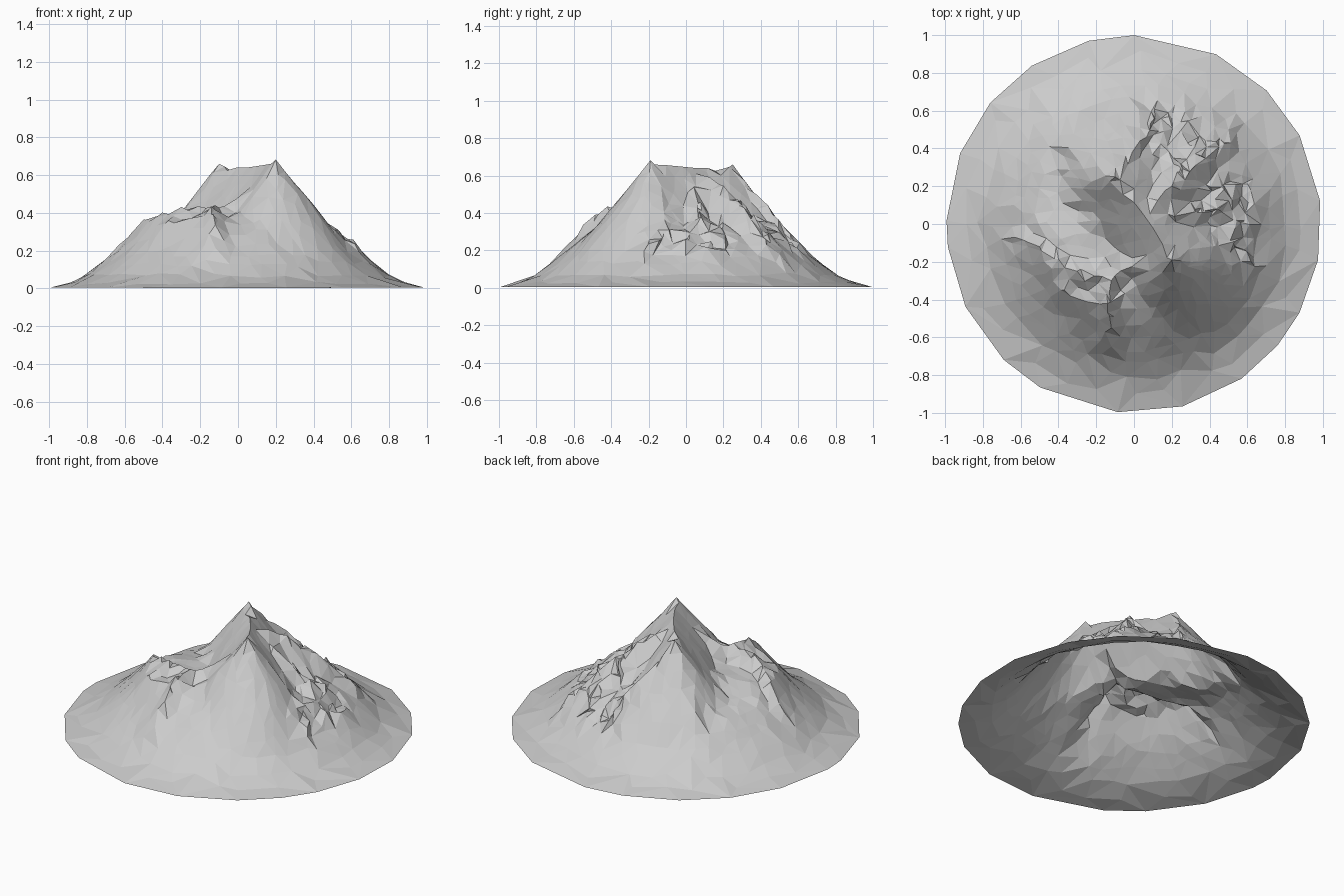
import bpy, bmesh, math, random
from mathutils import Vector, noise
from mathutils.geometry import delaunay_2d_cdt

if "Cube" in bpy.data.objects:
    bpy.data.objects.remove(bpy.data.objects["Cube"])

random.seed(4)

# Crest lines of the mountain: (x, y, height) paths
CRESTS = [
    [(.2, -.19, .68), (.1, -.02, .65), (-.1, .25, .65)],                    # summit ridge
    [(.2, -.19, .68), (.3, -.2, .55), (.42, -.24, .38), (.62, -.2, .23)],   # south-east spur
    [(.05, .05, .63), (.2, .2, .55), (.37, .37, .38), (.5, .5, .18)],       # north-east rocks
    [(-.1, .25, .65), (-.01, .38, .5), (.08, .49, .37), (.12, .61, .23)],   # north spur
    [(.1, -.15, .52), (-.12, -.3, .43), (-.3, -.25, .42),
     (-.5, -.12, .37), (-.63, -.07, .24)],                                  # west shoulder
    [(-.12, -.3, .44), (-.14, -.42, .44), (-.12, -.55, .33)],               # south knob
    [(-.5, -.12, .37), (-.37, -.35, .36), (-.14, -.47, .39)],               # south-west wall
    [(-.14, -.36, .43), (-.28, -.3, .41), (-.42, -.22, .39)],               # shoulder top
    [(-.12, -.38, .43), (.1, -.4, .36), (.4, -.4, .28)],                    # south shelf
    [(.15, .03, .58), (.43, .08, .38), (.62, .1, .23)],                     # east spur
    [(-.1, .25, .65), (-.28, .38, .4), (-.42, .43, .27)],                   # north-west spur
    [(0, .1, .6), (-.14, .05, .45), (-.28, .0, .35)],                       # west buttress
]
SKIRT = [(0, .38), (.4, .355), (.5, .315), (.6, .235), (.7, .15), (.8, .072), (.9, .025), (1, .003)]
RIM = [90, 64, 45, 28, 7, -11, -28, -40, -55, -75, -95, -120, -134, -154, -173, 179, 158, 140, 123, 104]
SLOPE = 1.2
BOWL = Vector((-.35, .14))


def skirt(r):
    for (a, za), (b, zb) in zip(SKIRT, SKIRT[1:]):
        if r <= b:
            return za + (zb - za) * (r - a) / (b - a)
    return SKIRT[-1][1]


def height(p):
    h = skirt(p.length)
    h -= .05 * max(0, 1 - (p - BOWL).length / .22)      # hollow on the west side
    for path in CRESTS:
        for a, b in zip(path, path[1:]):
            pa, pb = Vector(a[:2]), Vector(b[:2])
            d = pb - pa
            t = min(1, max(0, (p - pa).dot(d) / d.length_squared))
            h = max(h, a[2] + (b[2] - a[2]) * t - SLOPE * (p - pa - d * t).length)
    return h


def is_rocky(p):
    return -15 < math.degrees(math.atan2(p.y, p.x)) < 90 and .33 < p.length < .66


# Scatter: sparse at the foot, dense higher up
pts = [Vector((.993 * math.cos(math.radians(a)), math.sin(math.radians(a)))) for a in RIM]
for r, n in [(.9, 28), (.81, 36), (.73, 46), (.66, 50), (.59, 52), (.52, 50), (.45, 44),
             (.38, 38), (.31, 30), (.24, 24), (.17, 16), (.1, 10), (.03, 3)]:
    for i in range(n):
        a = (i + random.uniform(-.3, .3)) * math.tau / n
        q = r + random.uniform(-.022, .022)
        pts.append(Vector((q * math.cos(a), q * math.sin(a))))

# Extra points keep the crests crisp, and more break up the rocky flank
for path in CRESTS[:7]:
    for a, b in zip(path, path[1:]):
        pa, pb = Vector(a[:2]), Vector(b[:2])
        pts += [pa, (pa + pb) / 2, pb]
extra = [Vector((random.uniform(0, .65), random.uniform(-.15, .65))) for i in range(130)]
pts += [p for p in extra if is_rocky(p)]

verts2d, _, faces = delaunay_2d_cdt(pts, [], [], 0, .015)[:3]

bm = bmesh.new()
vs = []
for p in verts2d:
    r = p.length
    z = height(p)
    if r < .85:
        z += .02 * noise.noise(Vector((p.x * 6, p.y * 6, 2))) * min(1, (.85 - r) * 5)
    x, y = p
    if is_rocky(p):                                     # broken rock
        z += random.uniform(-.02, .02)
        x += random.uniform(-.014, .014)
        y += random.uniform(-.014, .014)
    vs.append(bm.verts.new((x, y, min(z, .685))))
for f in faces:
    bm.faces.new([vs[i] for i in f])
bmesh.ops.recalc_face_normals(bm, faces=bm.faces)
if sum(f.normal.z for f in bm.faces) < 0:
    bmesh.ops.reverse_faces(bm, faces=bm.faces)

mesh = bpy.data.meshes.new("mountain")
bm.to_mesh(mesh)
bm.free()
bpy.context.collection.objects.link(bpy.data.objects.new("mountain", mesh))
